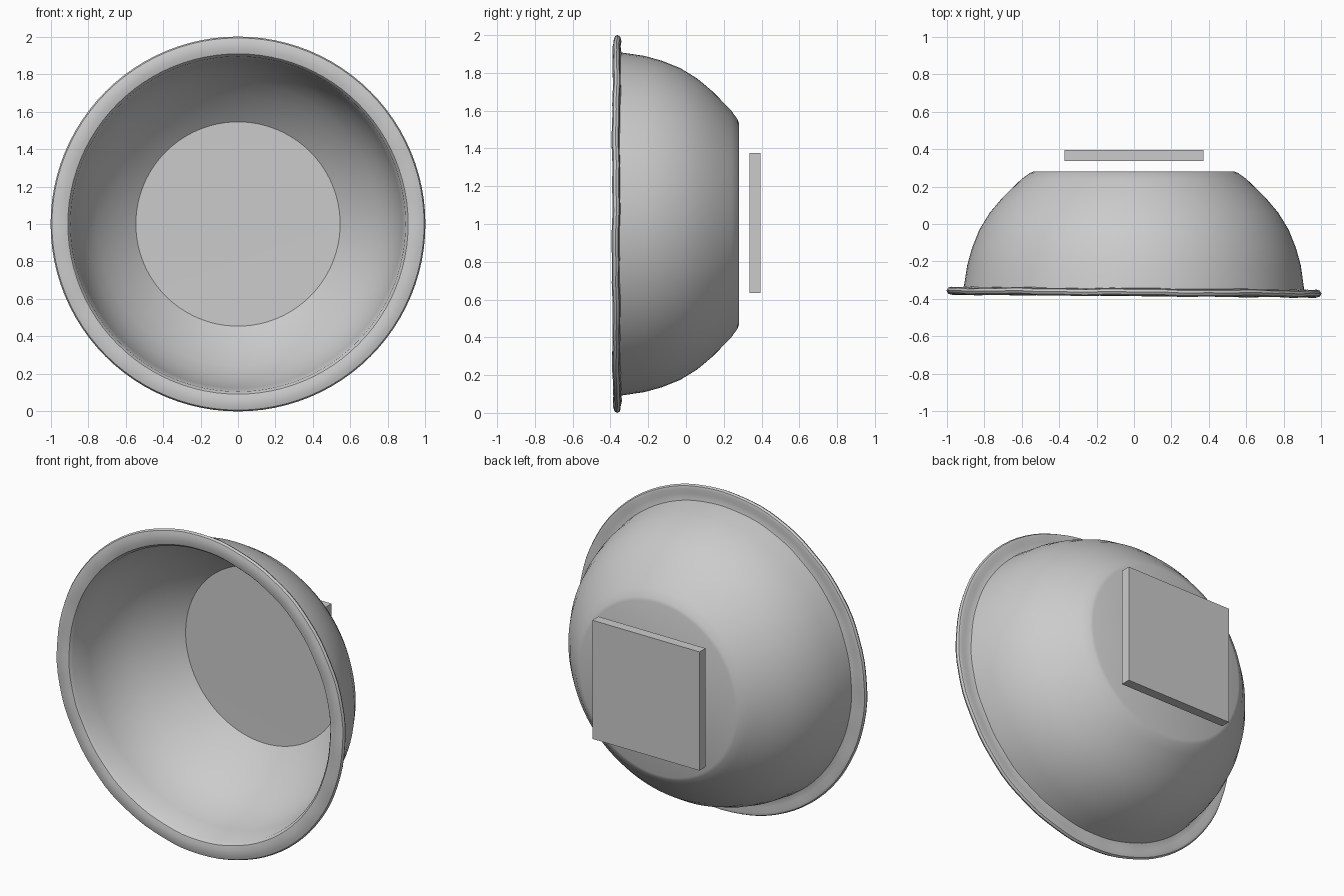
import bpy, bmesh, math

old = bpy.data.objects.get("Cube")
if old:
    bpy.data.objects.remove(old, do_unlink=True)

# Single plain grey
grey = bpy.data.materials.new("plain grey")
grey.use_nodes = True
colour = (0.6, 0.6, 0.6, 1)
grey.diffuse_color = colour
grey.node_tree.nodes["Principled BSDF"].inputs["Base Color"].default_value = colour

CENTRE_Z = 1.0
SEGMENTS = 96


def finish(name, bm):
    bmesh.ops.recalc_face_normals(bm, faces=bm.faces)
    mesh = bpy.data.meshes.new(name)
    bm.to_mesh(mesh)
    bm.free()
    mesh.materials.append(grey)
    obj = bpy.data.objects.new(name, mesh)
    bpy.context.collection.objects.link(obj)
    return obj


# Bowl: closed (radius, depth) profile, turned about the y axis
profile = [
    (0, 0.28), (0.535, 0.28), (0.555, 0.272), (0.60, 0.24), (0.70, 0.143),
    (0.77, 0.06), (0.825, -0.03), (0.865, -0.13), (0.89, -0.22), (0.908, -0.343),
    (0.945, -0.352), (0.975, -0.345), (0.993, -0.35), (1.0, -0.363),
    (0.993, -0.377), (0.97, -0.384), (0.935, -0.384), (0.908, -0.377), (0.894, -0.36),
    (0.876, -0.22), (0.85, -0.13), (0.81, -0.03), (0.755, 0.05),
    (0.685, 0.135), (0.59, 0.225), (0.545, 0.262), (0, 0.265),
]
bm = bmesh.new()
verts = [bm.verts.new((r, y, 0)) for r, y in profile]
edges = [bm.edges.new(pair) for pair in zip(verts, verts[1:])]
bmesh.ops.spin(bm, geom=verts + edges, cent=(0, 0, 0), axis=(0, 1, 0),
               angle=math.tau, steps=SEGMENTS, use_duplicate=False)
bmesh.ops.remove_doubles(bm, verts=bm.verts, dist=0.0005)
for v in bm.verts:
    # The rim is slightly skewed and uneven, as if shaped by hand
    r = math.hypot(v.co.x, v.co.z)
    if r > 0.89 and v.co.y < -0.3:
        a = math.atan2(v.co.z, v.co.x)
        v.co.y += -0.008 * v.co.x + 0.002 * math.sin(9 * a) + 0.0015 * math.sin(23 * a)
    v.co.z += CENTRE_Z
bowl = finish("bowl", bm)
bpy.context.view_layer.objects.active = bowl
bowl.select_set(True)
bpy.ops.object.shade_smooth_by_angle(angle=math.radians(35))
bowl.select_set(False)

# Square plate standing just behind the base
bm = bmesh.new()
bmesh.ops.create_cube(bm, size=1)
bmesh.ops.scale(bm, vec=(0.74, 0.06, 0.74), verts=bm.verts)
bmesh.ops.translate(bm, vec=(0, 0.365, 1.005), verts=bm.verts)
finish("back_plate", bm)
